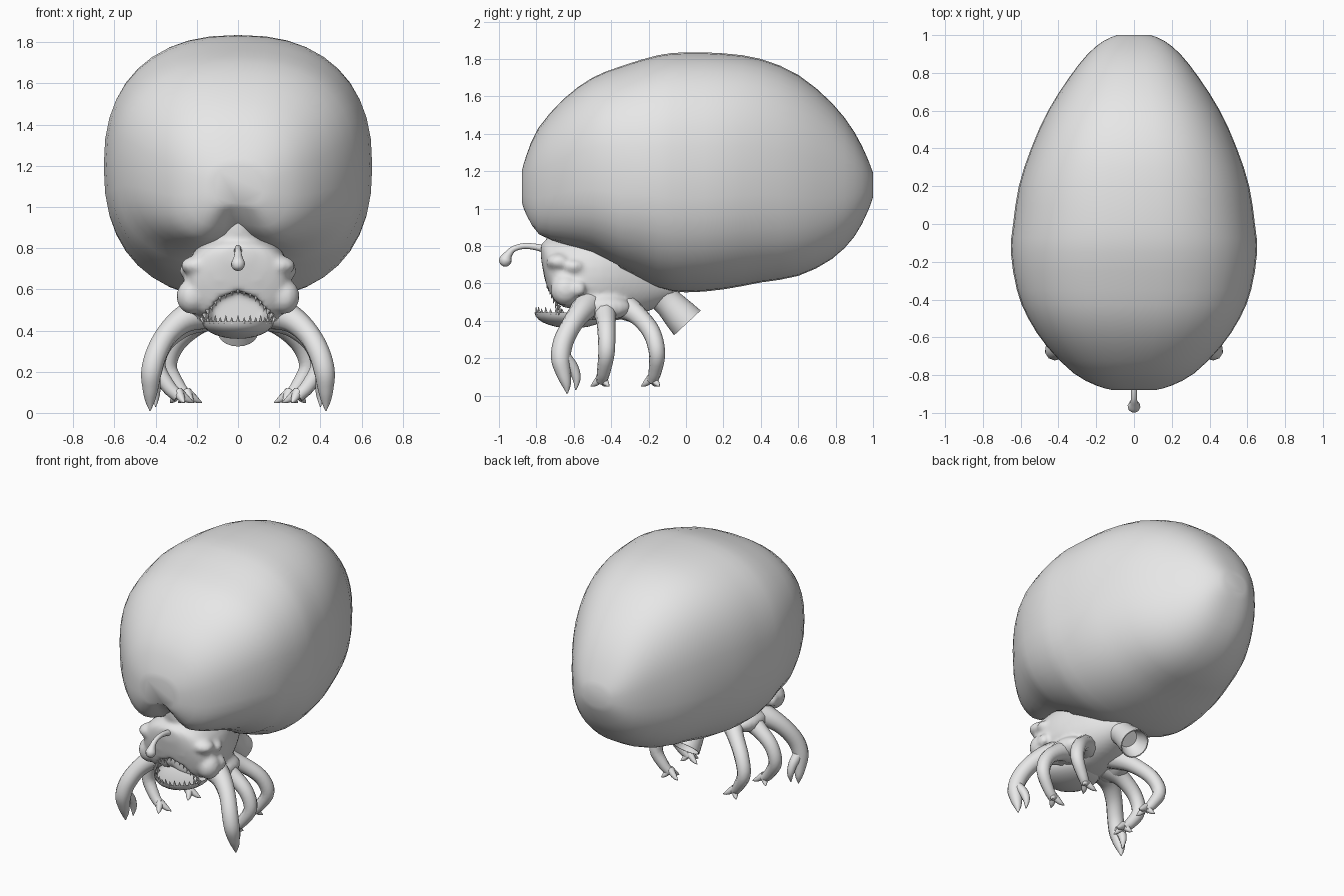
import bpy, bmesh, math
from mathutils import Vector, Matrix

if "Cube" in bpy.data.objects:
    bpy.data.objects.remove(bpy.data.objects["Cube"])

grey = bpy.data.materials.new("plain grey")
grey.diffuse_color = (0.8, 0.8, 0.8, 1)
grey.use_nodes = True
grey.node_tree.nodes["Principled BSDF"].inputs["Base Color"].default_value = grey.diffuse_color


def finish(name, bm, angle=50):
    bmesh.ops.recalc_face_normals(bm, faces=bm.faces[:])
    me = bpy.data.meshes.new(name)
    bm.to_mesh(me)
    bm.free()
    me.materials.append(grey)
    ob = bpy.data.objects.new(name, me)
    bpy.context.collection.objects.link(ob)
    smooth(ob, angle)
    return ob


def smooth(ob, angle):
    bpy.ops.object.select_all(action='DESELECT')
    ob.select_set(True)
    bpy.context.view_layer.objects.active = ob
    bpy.ops.object.shade_smooth_by_angle(angle=math.radians(angle))


def spline(pts, steps):
    """Catmull-Rom resampling of tuples of any length."""
    p = [Vector(q) for q in pts]
    p = [2 * p[0] - p[1]] + p + [2 * p[-1] - p[-2]]
    out = []
    for i in range(1, len(p) - 2):
        a, b, c, d = p[i - 1:i + 3]
        for s in range(steps):
            t = s / steps
            out.append(0.5 * (2 * b + (c - a) * t + (2 * a - 5 * b + 4 * c - d) * t * t
                              + (3 * b - a - 3 * c + d) * t ** 3))
    return out + [p[-2]]


def skin(bm, rings):
    """Closed skin over a list of point rings."""
    vs = [[bm.verts.new(c) for c in r] for r in rings]
    n = len(vs[0])
    for a, b in zip(vs, vs[1:]):
        for i in range(n):
            bm.faces.new((a[i], a[(i + 1) % n], b[(i + 1) % n], b[i]))
    bm.faces.new(vs[0])
    bm.faces.new(vs[-1][::-1])


def loft(stations, power, n, steps, front_power=None):
    """Rounded body along y from (y, half width, top, bottom) stations."""
    bm = bmesh.new()
    rings = []
    for y, w, top, bot in spline(stations, steps):
        ring = []
        for i in range(n):
            a = 2 * math.pi * i / n
            c, s = math.cos(a), math.sin(a)
            e = 2 / (front_power if front_power and s < 0 and y < -0.3 else power)
            ring.append((w * math.copysign(abs(c) ** e, c), y,
                         (top + bot) / 2 + (top - bot) / 2 * math.copysign(abs(s) ** e, s)))
        rings.append(ring)
    skin(bm, rings)
    return bm


def add_tube(bm, pts, n=10, steps=4):
    """Tapered tube through (x, y, z, radius) points."""
    path = spline(pts, steps)
    pos = [Vector(p[:3]) for p in path]
    rings, side = [], None
    for i, p in enumerate(pos):
        d = (pos[min(i + 1, len(pos) - 1)] - pos[max(i - 1, 0)]).normalized()
        side = d.orthogonal() if side is None else side - d * side.dot(d)
        side.normalize()
        up = d.cross(side)
        r = max(path[i][3], 0.001)
        rings.append([p + r * (side * math.cos(2 * math.pi * k / n) + up * math.sin(2 * math.pi * k / n))
                      for k in range(n)])
    skin(bm, rings)


def tubes(name, paths, mirror=1, n=10):
    bm = bmesh.new()
    for pts in paths:
        add_tube(bm, [(p[0] * mirror,) + tuple(p[1:]) for p in pts], n)
    return finish(name, bm)


def ball(name, loc, size, seg=16):
    bm = bmesh.new()
    bmesh.ops.create_uvsphere(bm, u_segments=seg, v_segments=seg // 2 + 2, radius=1,
                              matrix=Matrix.Translation(loc) @ Matrix.Diagonal((*size, 1)))
    return finish(name, bm)


# Egg-shaped shell with a narrow notch above the face
bm = loft([(-0.878, 0.12, 1.2, 1.0), (-0.855, 0.2, 1.28, 0.94), (-0.79, 0.32, 1.43, 0.835),
           (-0.65, 0.46, 1.59, 0.79), (-0.5, 0.56, 1.7, 0.75), (-0.35, 0.62, 1.76, 0.67),
           (-0.15, 0.652, 1.82, 0.575), (0, 0.64, 1.835, 0.552), (0.2, 0.61, 1.83, 0.568),
           (0.4, 0.545, 1.80, 0.605), (0.6, 0.455, 1.715, 0.64), (0.78, 0.34, 1.565, 0.73),
           (0.9, 0.245, 1.41, 0.85), (0.97, 0.16, 1.27, 0.98), (1.0, 0.09, 1.19, 1.06)], 2.4, 40, 2, 2.7)
for v in bm.verts:
    if v.co.y < -0.4 and v.co.z < 1.1:
        depth = min(1, (1.1 - v.co.z) / 0.3)
        k = math.exp(-(v.co.x / (0.04 + 0.08 * depth)) ** 2) * depth
        v.co.y += 0.12 * k
        v.co.z += 0.05 * k
finish("shell", bm, 80)

# Head and underbody, with the open mouth cut out
head = finish("head", loft([(-0.775, 0.06, 0.81, 0.73), (-0.75, 0.17, 0.83, 0.6), (-0.7, 0.24, 0.85, 0.46),
                            (-0.6, 0.26, 0.87, 0.4), (-0.45, 0.25, 0.88, 0.39), (-0.3, 0.2, 0.85, 0.42),
                            (-0.18, 0.14, 0.78, 0.46), (-0.06, 0.07, 0.7, 0.52)], 2.2, 32, 3))
arch = [(-0.19, 0.43), (-0.15, 0.49), (-0.09, 0.56), (0, 0.595), (0.09, 0.56), (0.15, 0.49), (0.19, 0.43), (0, 0.36)]
bm = bmesh.new()
skin(bm, [[(x, y, z) for x, z in arch] for y in (-0.95, -0.54)])
cutter = finish("mouth_cutter", bm)
cutter.hide_render = True
mod = head.modifiers.new("mouth", 'BOOLEAN')
mod.operation, mod.object, mod.solver = 'DIFFERENCE', cutter, 'EXACT'
bpy.context.view_layer.objects.active = head
bpy.ops.object.modifier_apply(modifier=mod.name)
bpy.data.objects.remove(cutter)

# Neck ridge, cheeks, brows and eye bumps, blended into the head
lumps = [tubes("neck", [[(0, -0.5, 0.7, 0.2), (0, -0.6, 0.82, 0.15), (0, -0.67, 0.92, 0.085),
                         (0, -0.71, 1.03, 0.03)]], n=16)]
for s in (1, -1):
    for loc, size in (((0.225, -0.645, 0.565), (0.075, 0.08, 0.085)), ((0.19, -0.68, 0.715), (0.09, 0.07, 0.05)),
                      ((0.25, -0.6, 0.69), (0.035, 0.05, 0.035)), ((0.275, -0.58, 0.57), (0.025, 0.045, 0.04)),
                      ((0.08, -0.73, 0.65), (0.07, 0.03, 0.035)), ((0.19, -0.45, 0.47), (0.09, 0.16, 0.07))):
        lumps.append(ball("lump", (loc[0] * s, *loc[1:]), size))
bpy.ops.object.select_all(action='DESELECT')
for ob in lumps + [head]:
    ob.select_set(True)
bpy.context.view_layer.objects.active = head
bpy.ops.object.join()
mod = head.modifiers.new("blend", 'REMESH')
mod.mode, mod.voxel_size = 'VOXEL', 0.014
bpy.ops.object.modifier_apply(modifier=mod.name)
mod = head.modifiers.new("soften", 'SMOOTH')
mod.iterations = 5
bpy.ops.object.modifier_apply(modifier=mod.name)
smooth(head, 60)

# Dished lower jaw
bm = bmesh.new()
bmesh.ops.create_uvsphere(bm, u_segments=24, v_segments=14, radius=1)
for v in bm.verts:
    z = v.co.z * 0.085 if v.co.z < 0 else -v.co.z * 0.04
    v.co = (v.co.x * 0.175, -0.61 + v.co.y * 0.2, 0.445 + z)
finish("lower_jaw", bm)

# Teeth along both lips
bm = bmesh.new()
for i in range(15):
    a = math.radians(-165 + i * 150 / 14)
    x, y = 0.162 * math.cos(a), -0.61 + 0.187 * math.sin(a)
    add_tube(bm, [(x, y, 0.435, 0.011), (x, y - 0.005, 0.475 if i % 2 else 0.465, 0.001)], 6, 1)
lip = spline(arch[:7], 3)
for i in range(1, len(lip) - 1):
    x, z = lip[i]
    y = -0.735 + 0.06 * (0.6 - z) / 0.14
    add_tube(bm, [(x, y, z + 0.012, 0.012), (x * 0.94, y - 0.012, z - 0.02, 0.001)], 6, 1)
finish("teeth", bm)

# Lure on a drooping stalk
tubes("lure", [[(0, -0.7, 0.765, 0.03), (0, -0.78, 0.79, 0.019), (0, -0.86, 0.80, 0.016), (0, -0.92, 0.785, 0.016),
                (0, -0.95, 0.755, 0.022), (0, -0.965, 0.725, 0.034), (0, -0.972, 0.7, 0.024), (0, -0.975, 0.69, 0.004)]])

# Rear funnel with a hollow end
d = Vector((0, 0.68, -0.73)).normalized()
base, across = Vector((0, -0.18, 0.59)), Vector((1, 0, 0))
up = d.cross(across)
bm = bmesh.new()
skin(bm, [[base + d * t + r * (across * math.cos(math.pi * k / 10) + up * math.sin(math.pi * k / 10)) for k in range(20)]
          for t, r in ((0, 0.1), (0.06, 0.08), (0.14, 0.08), (0.21, 0.09), (0.275, 0.097), (0.275, 0.09),
                       (0.23, 0.084), (0.18, 0.06))])
finish("rear_funnel", bm)

for s, side in ((1, "right"), (-1, "left")):
    # Front arm ending in a pincer
    tubes(f"claw_arm_{side}", [
        [(0.18, -0.52, 0.49, 0.085), (0.27, -0.56, 0.45, 0.065), (0.345, -0.61, 0.38, 0.055), (0.395, -0.655, 0.29, 0.054),
         (0.42, -0.67, 0.2, 0.052), (0.425, -0.655, 0.12, 0.04), (0.427, -0.64, 0.06, 0.025), (0.427, -0.635, 0.01, 0.003)],
        [(0.415, -0.645, 0.2, 0.035), (0.405, -0.605, 0.15, 0.03), (0.4, -0.585, 0.09, 0.022), (0.4, -0.59, 0.03, 0.003)]], s)
    # Middle and rear legs with three toes
    for name, leg in (("middle_leg", [(0.15, -0.45, 0.48, 0.085), (0.26, -0.43, 0.425, 0.056), (0.36, -0.425, 0.34, 0.048),
                                      (0.395, -0.425, 0.23, 0.044), (0.34, -0.44, 0.13, 0.036), (0.29, -0.45, 0.08, 0.03)]),
                      ("rear_leg", [(0.1, -0.35, 0.49, 0.08), (0.2, -0.26, 0.43, 0.054), (0.3, -0.185, 0.34, 0.048),
                                    (0.34, -0.155, 0.23, 0.044), (0.29, -0.165, 0.13, 0.035), (0.25, -0.18, 0.08, 0.028)])):
        x, y, z, r = leg[-1]
        toes = [[(x, y, z + 0.02, 0.026), (x + dx * 0.6, y + dy * 0.6, z - 0.015, 0.016), (x + dx, y + dy, z - 0.03, 0.002)]
                for dx, dy in ((-0.075, 0.02), (-0.03, -0.06), (0.04, 0.04))]
        tubes(f"{name}_{side}", [leg] + toes, s)
